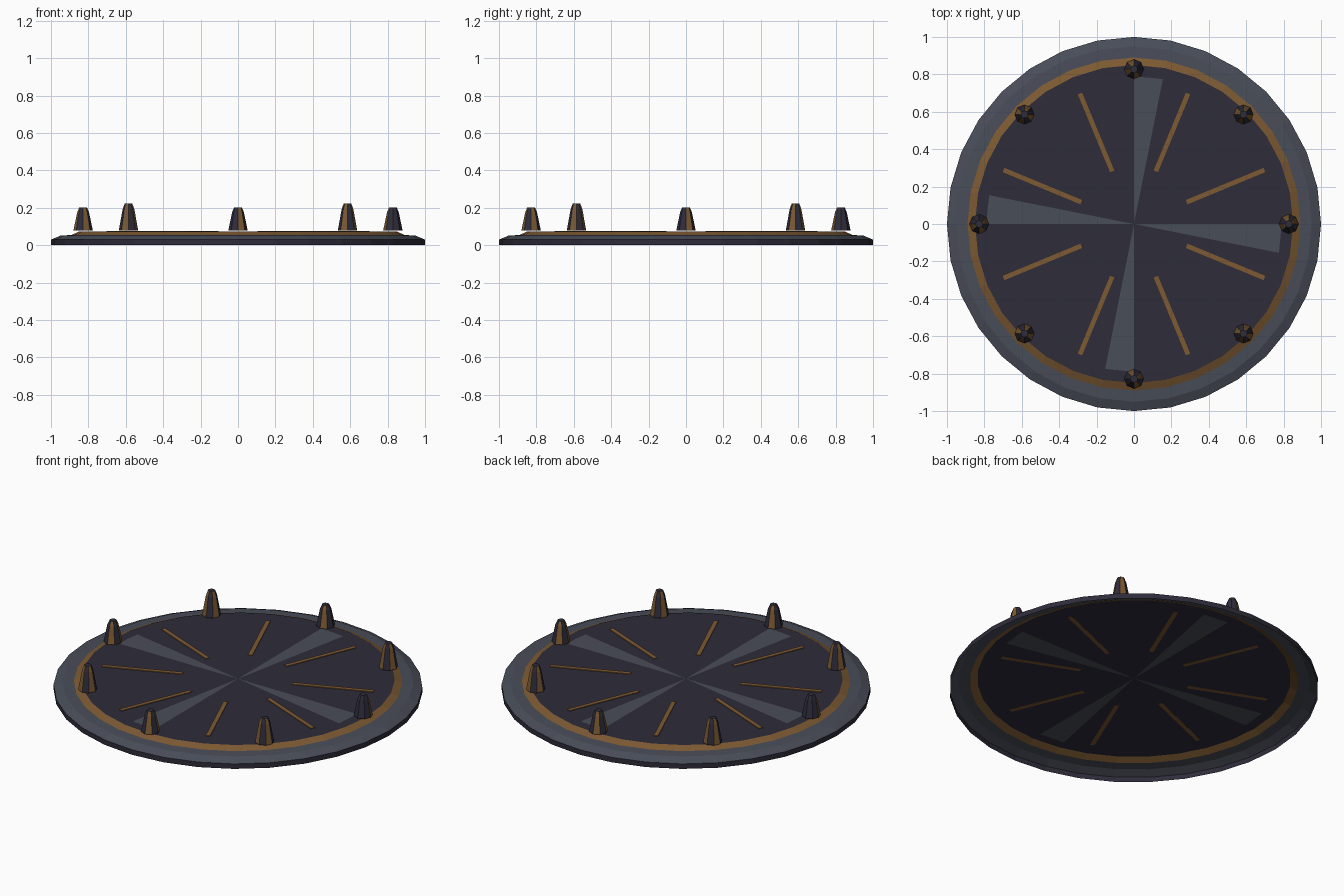
import bpy, bmesh, math
from mathutils import Matrix

if "Cube" in bpy.data.objects:
    bpy.data.objects.remove(bpy.data.objects["Cube"])

SEG = 32


def material(name, rgb):
    m = bpy.data.materials.new(name)
    m.diffuse_color = (*rgb, 1)
    m.use_nodes = True
    m.node_tree.nodes["Principled BSDF"].inputs["Base Color"].default_value = m.diffuse_color
    return m


NAVY = material("dark navy", (0.027, 0.025, 0.042))
GREY = material("slate grey", (0.066, 0.074, 0.098))
BRONZE = material("bronze", (0.20, 0.10, 0.032))


def finish(bm, name, mats):
    me = bpy.data.meshes.new(name)
    bm.to_mesh(me)
    bm.free()
    for m in mats:
        me.materials.append(m)
    ob = bpy.data.objects.new(name, me)
    bpy.context.collection.objects.link(ob)
    return ob


def ring(bm, r, z, n, turn=0.0):
    return [bm.verts.new((r * math.cos(turn + math.tau * i / n),
                          r * math.sin(turn + math.tau * i / n), z)) for i in range(n)]


def bridge(bm, inner, outer, mat):
    n = len(inner)
    for i in range(n):
        j = (i + 1) % n
        f = bm.faces.new((inner[i], outer[i], outer[j], inner[j]))
        f.material_index = mat(i) if callable(mat) else mat


# floor fan: every eighth segment is a grey wedge
bm = bmesh.new()
centre = bm.verts.new((0, 0, 0.073))
rim = ring(bm, 0.79, 0.073, SEG)
for i in range(SEG):
    f = bm.faces.new((centre, rim[i], rim[(i + 1) % SEG]))
    f.material_index = 1 if i % 8 == 7 else 0
edge = ring(bm, 0.85, 0.073, SEG)
bridge(bm, rim, edge, 0)
finish(bm, "floor_disc", [NAVY, GREY])

# bronze trim, grey rim and navy outer wall, open underneath
bm = bmesh.new()
profile = [(0.85, 0.073), (0.89, 0.055), (0.95, 0.051), (1.0, 0.03), (1.0, 0.0)]
loops = [ring(bm, r, z, SEG) for r, z in profile]
for k, mat in enumerate((0, 1, 1, 2)):
    bridge(bm, loops[k], loops[k + 1], mat)
finish(bm, "stepped_rim", [BRONZE, GREY, NAVY])

# thin radial inlay strips
for k in range(8):
    bm = bmesh.new()
    bmesh.ops.create_cube(bm, size=1, matrix=Matrix.Rotation(math.radians(22.5 + 45 * k), 4, 'Z')
                          @ Matrix.Translation((0.53, 0, 0.0745))
                          @ Matrix.Diagonal((0.45, 0.025, 0.005, 1)))
    finish(bm, f"inlay_strip_{k + 1}", [BRONZE])

# eight-sided spikes, the diagonal ones a little taller
for k in range(8):
    h = 0.145 if k % 2 else 0.125
    bronze_sides = (0, 2, 4, 6) if k % 2 else (0, 2, 4)
    bm = bmesh.new()
    levels = [(0.052, 0), (0.031, h * 0.8), (0.020, h)]
    rings = [ring(bm, r, z, 8) for r, z in levels]
    for lo, hi in zip(rings, rings[1:]):
        bridge(bm, hi, lo, lambda i: 1 if i in bronze_sides else 0)
    bm.faces.new(rings[-1])
    bm.faces.new(rings[0][::-1])
    a = math.radians(45 * k)
    bm.transform(Matrix.Rotation(a, 4, 'Z') @ Matrix.Translation((0.828, 0, 0.078)))
    bmesh.ops.recalc_face_normals(bm, faces=bm.faces)
    finish(bm, f"spike_{k + 1}", [NAVY, BRONZE])
